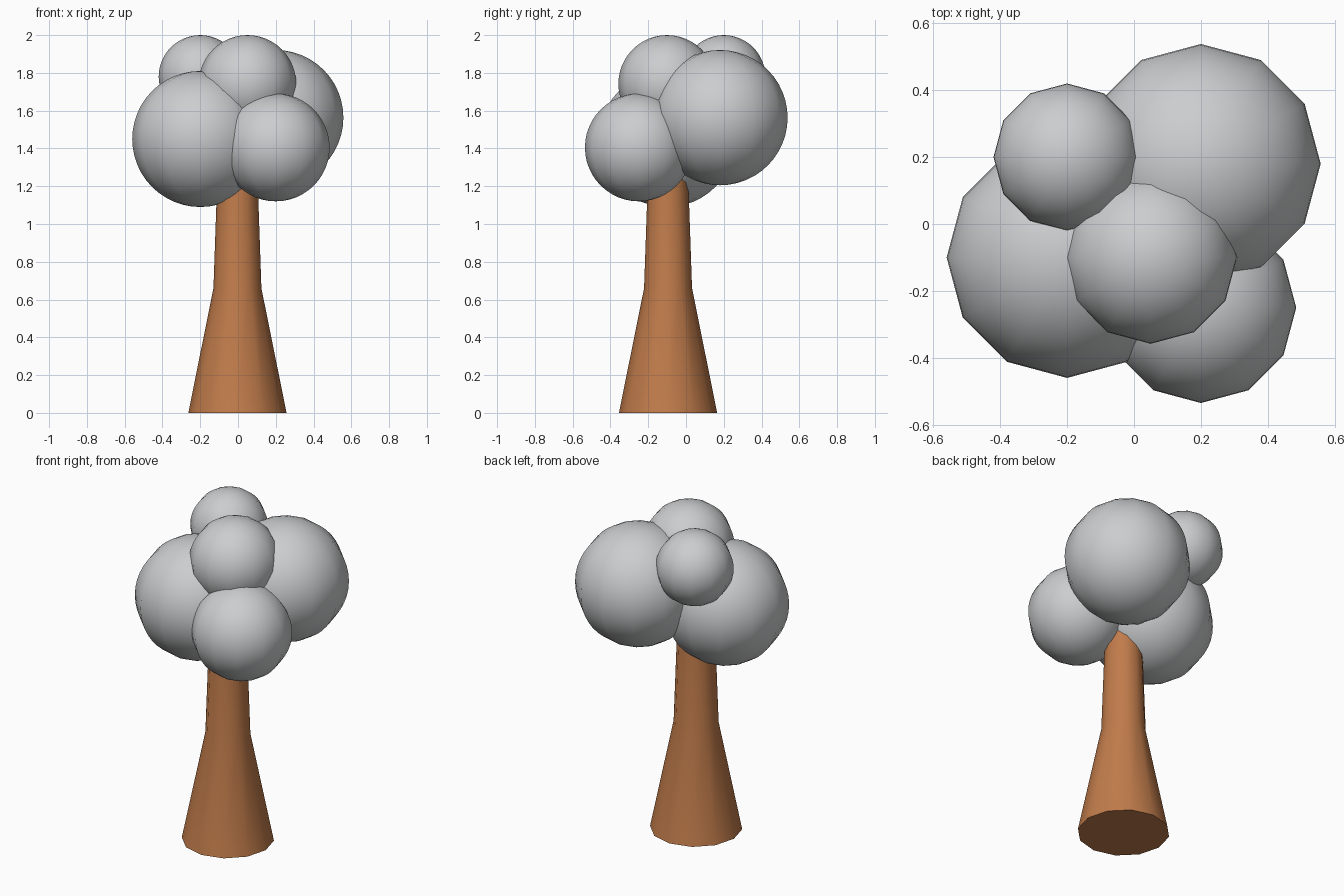
import bpy, bmesh, math

if "Cube" in bpy.data.objects:
    bpy.data.objects.remove(bpy.data.objects["Cube"])


def material(name, rgb):
    m = bpy.data.materials.new(name)
    m.diffuse_color = (*rgb, 1)
    m.use_nodes = True
    m.node_tree.nodes["Principled BSDF"].inputs["Base Color"].default_value = m.diffuse_color
    return m


leaf = material("pale grey foliage", (0.60, 0.61, 0.62))
bark = material("brown bark", (0.53, 0.20, 0.07))


def finish(ob, mat, angle):
    ob.data.materials.append(mat)
    bpy.ops.object.select_all(action='DESELECT')
    ob.select_set(True)
    bpy.context.view_layer.objects.active = ob
    bpy.ops.object.shade_smooth_by_angle(angle=math.radians(angle))


# Foliage balls: name, centre, radius
balls = [
    ("foliage_left", (-0.20, -0.10, 1.45), 0.36),
    ("foliage_right_back", (0.20, 0.18, 1.563), 0.358),
    ("foliage_right_front", (0.20, -0.25, 1.405), 0.285),
    ("foliage_top_front", (0.05, -0.10, 1.742), 0.258),
    ("foliage_top_back", (-0.20, 0.20, 1.78), 0.22),
]
for name, centre, r in balls:
    bpy.ops.mesh.primitive_uv_sphere_add(segments=12, ring_count=24, radius=r, location=centre)
    ob = bpy.context.object
    ob.name = name
    finish(ob, leaf, 40)

# Trunk: flared base, narrow neck running up into the foliage
profile = [(0.26, 0.0), (0.127, 0.66), (0.104, 1.32)]
sides = 12
bm = bmesh.new()
rings = [[bm.verts.new((r * math.cos(2 * math.pi * i / sides),
                        r * math.sin(2 * math.pi * i / sides), z))
          for i in range(sides)] for r, z in profile]
for a, b in zip(rings, rings[1:]):
    for i in range(sides):
        j = (i + 1) % sides
        bm.faces.new((a[i], a[j], b[j], b[i]))
bm.faces.new(rings[0][::-1])
bm.faces.new(rings[-1])
mesh = bpy.data.meshes.new("trunk")
bm.to_mesh(mesh)
bm.free()
trunk = bpy.data.objects.new("trunk", mesh)
trunk.location = (-0.003, -0.095, 0)
bpy.context.collection.objects.link(trunk)
finish(trunk, bark, 40)
